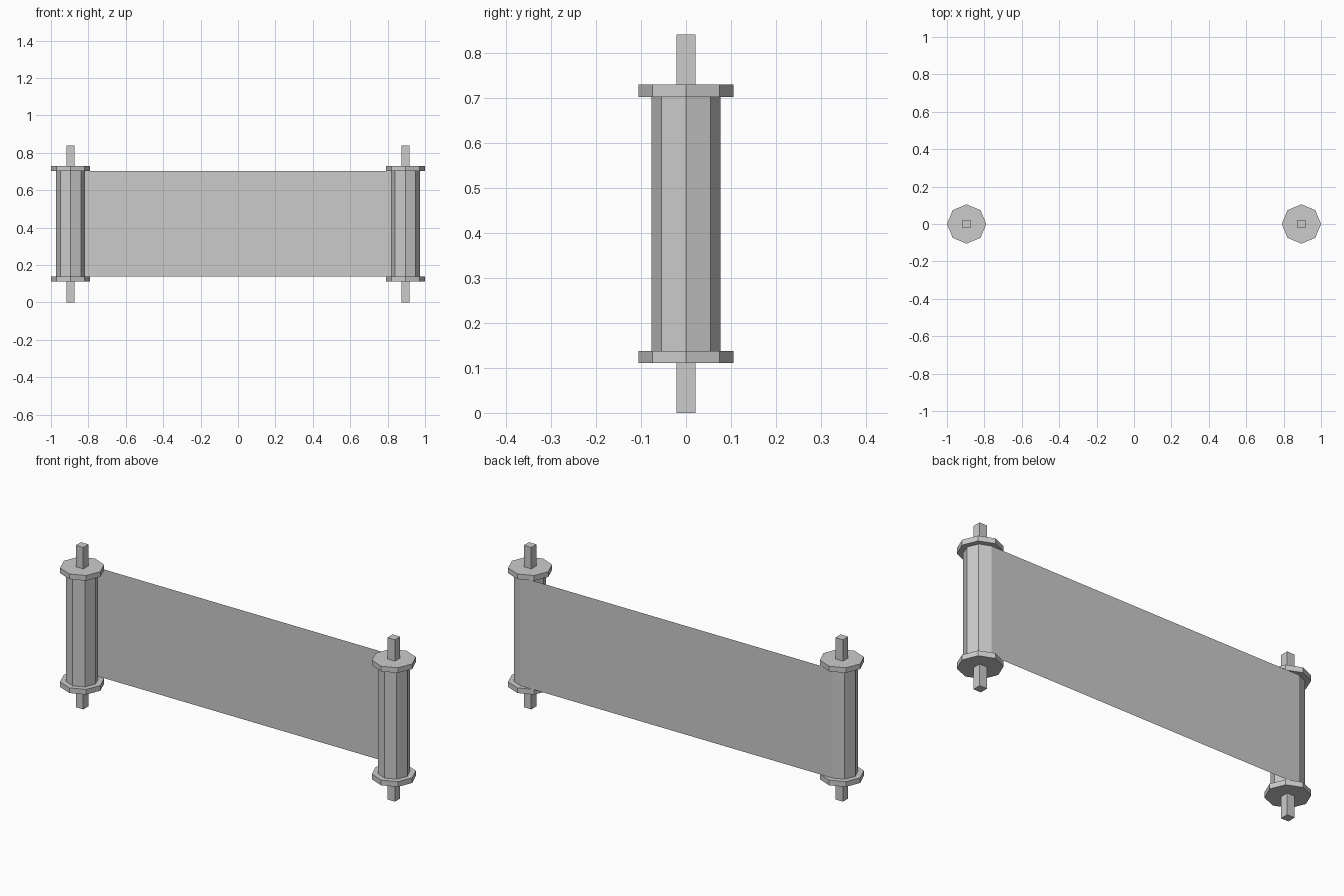
import bpy
from math import pi

if "Cube" in bpy.data.objects:
    bpy.data.objects.remove(bpy.data.objects["Cube"])

POST_X = 0.895
ROLLER_R = 0.077
DISC_R = 0.105
Z_FOOT, Z_TIP = 0.0, 0.84
Z_LOW, Z_HIGH = 0.138, 0.702
DISC_H = 0.027


def octagon(name, x, radius, z0, z1):
    bpy.ops.mesh.primitive_cylinder_add(
        vertices=8, radius=radius, depth=z1 - z0, location=(x, 0, (z0 + z1) / 2))
    bpy.context.object.name = name


for side, x in (("left", -POST_X), ("right", POST_X)):
    # Roller core and its two flanges
    octagon(f"{side}_roller", x, ROLLER_R, Z_LOW, Z_HIGH)
    octagon(f"{side}_lower_flange", x, DISC_R, Z_LOW - DISC_H, Z_LOW)
    octagon(f"{side}_upper_flange", x, DISC_R, Z_HIGH, Z_HIGH + DISC_H)
    # Square handles above and below
    for end, z0, z1 in (("lower", Z_FOOT, Z_LOW - DISC_H),
                        ("upper", Z_HIGH + DISC_H, Z_TIP)):
        bpy.ops.mesh.primitive_cube_add(size=1, location=(x, 0, (z0 + z1) / 2))
        handle = bpy.context.object
        handle.name = f"{side}_{end}_handle"
        handle.scale = (0.043, 0.043, z1 - z0)

# Thin unrolled sheet, stretched across the back ridges of both rollers
bpy.ops.mesh.primitive_plane_add(
    size=1, location=(0, ROLLER_R, (Z_LOW + Z_HIGH) / 2), rotation=(pi / 2, 0, 0))
sheet = bpy.context.object
sheet.name = "parchment_sheet"
sheet.scale = (2 * POST_X, Z_HIGH - Z_LOW, 1)
